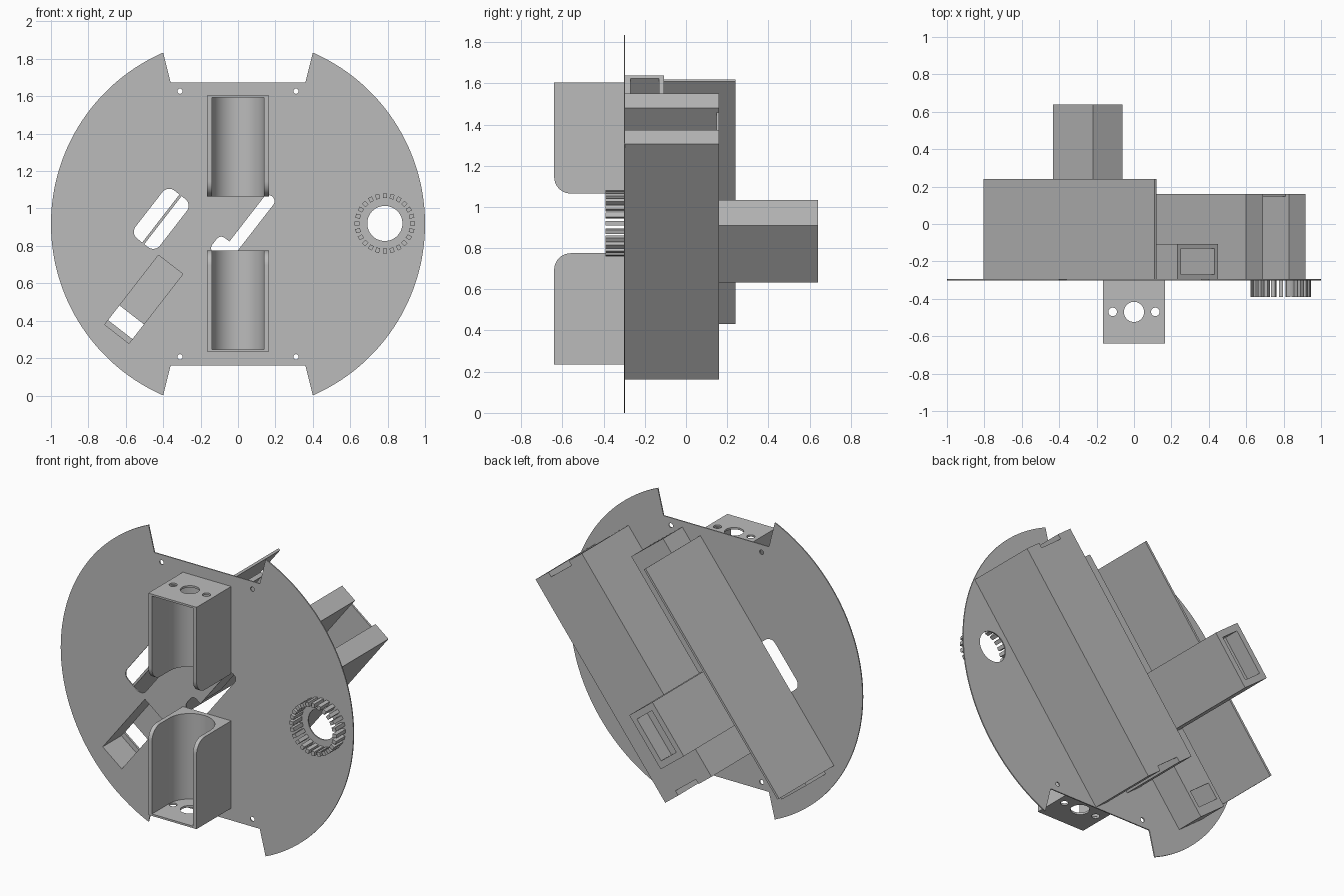
import bpy
import bmesh
from math import cos, sin, pi, radians
from mathutils import Matrix, Vector

old = bpy.data.objects.get("Cube")
if old:
    bpy.data.objects.remove(old, do_unlink=True)

grey = bpy.data.materials.new("plain_grey")
grey.use_nodes = True
colour = (0.5, 0.5, 0.5, 1)
grey.diffuse_color = colour
grey.node_tree.nodes["Principled BSDF"].inputs["Base Color"].default_value = colour

MID = 0.917           # height of the disc centre
BACK = -0.295         # rear surface of the disc
FRONT = -0.302
TILT = radians(52.2)  # slope of the housings behind the disc
ALONG = Vector((cos(TILT), sin(TILT)))
ACROSS = Vector((sin(TILT), -cos(TILT)))
ORIGIN = Vector((0.6, 1.55))


def prism(name, points, low, high, axis="y"):
    """Extrude a 2D outline along one axis."""
    place = {"x": lambda a, b, h: (h, a, b),
             "y": lambda a, b, h: (a, h, b),
             "z": lambda a, b, h: (a, b, h)}[axis]
    bm = bmesh.new()
    face = bm.faces.new([bm.verts.new(place(a, b, low)) for a, b in points])
    grown = bmesh.ops.extrude_face_region(bm, geom=[face])
    verts = [v for v in grown["geom"] if isinstance(v, bmesh.types.BMVert)]
    bmesh.ops.translate(bm, verts=verts, vec=place(0, 0, high - low))
    bmesh.ops.recalc_face_normals(bm, faces=bm.faces)
    mesh = bpy.data.meshes.new(name)
    bm.to_mesh(mesh)
    bm.free()
    mesh.materials.append(grey)
    ob = bpy.data.objects.new(name, mesh)
    bpy.context.scene.collection.objects.link(ob)
    return ob


def cut(ob, cutters):
    """Subtract the cutters and discard them."""
    for c in cutters:
        c.hide_render = True
        m = ob.modifiers.new("cut", "BOOLEAN")
        m.operation, m.solver, m.object = "DIFFERENCE", "EXACT", c
    dg = bpy.context.evaluated_depsgraph_get()
    mesh = bpy.data.meshes.new_from_object(ob.evaluated_get(dg))
    ob.modifiers.clear()
    ob.data = mesh
    for c in cutters:
        bpy.data.objects.remove(c, do_unlink=True)
    return ob


def arc(cx, cy, r, start, end, steps):
    return [(cx + r * cos(radians(start + (end - start) * i / steps)),
             cy + r * sin(radians(start + (end - start) * i / steps)))
            for i in range(steps + 1)]


def circle(cx, cy, r, steps=32):
    return arc(cx, cy, r, 0, 360, steps)[:-1]


def rounded(x0, x1, y0, y1, r):
    return (arc(x1 - r, y1 - r, r, 0, 90, 6) + arc(x0 + r, y1 - r, r, 90, 180, 6)
            + arc(x0 + r, y0 + r, r, 180, 270, 6) + arc(x1 - r, y0 + r, r, 270, 360, 6))


def tilted(points):
    return [tuple(ORIGIN + ACROSS * q + ALONG * p) for q, p in points]


def block(name, q0, q1, p0, p1, y0=BACK, y1=0.16):
    """Box aligned with the sloping housings."""
    return prism(name, tilted([(q0, p0), (q1, p0), (q1, p1), (q0, p1)]), y0, y1)


# Round mounting disc with a notch at top and bottom
right = arc(0, MID, 1, -66.42, 66.42, 64)
left = arc(0, MID, 1, 113.58, 246.42, 64)
notch = 0.757
outline = (right + [(0.36, MID + notch), (-0.36, MID + notch)]
           + left + [(-0.36, MID - notch), (0.36, MID - notch)])
disc = prism("mounting_disc", outline, FRONT, BACK)
holes = [circle(sx * 0.31, MID + sz * 0.71, 0.014, 16) for sx in (-1, 1) for sz in (-1, 1)]
holes.append(circle(0.785, 0.92, 0.094, 48))
holes.append(tilted(rounded(-0.51, -0.345, -1.26, -0.935, 0.045)))
holes.append(tilted(rounded(-0.065, 0.0, -1.07, -0.64, 0.03)))
holes.append(tilted(rounded(-0.127, -0.04, -1.07, -0.97, 0.03)))
holes.append(tilted([(-0.32, -1.73), (-0.155, -1.73), (-0.155, -1.26), (-0.32, -1.26)]))
cut(disc, [prism("hole_cutter", h, -0.4, -0.2) for h in holes])

# Ring of teeth around the round opening
for i in range(24):
    a = 2 * pi * i / 24
    half = 0.011
    square = [(0.135, -half), (0.161, -half), (0.161, half), (0.135, half)]
    spin = Matrix.Rotation(a, 2)
    pts = [tuple(spin @ Vector(p) + Vector((0.785, 0.92))) for p in square]
    prism("ring_tooth", pts, -0.39, FRONT + 0.001)


# Two motor cradles, each a rounded block with a U channel and a drilled cap
def cradle(name, flip):
    def z(v):
        return 2 * 0.92 - v if flip else v
    side = [(FRONT, 1.605), (-0.64, 1.605)] + arc(-0.56, 1.145, 0.08, 180, 270, 10) + [(FRONT, 1.065)]
    body = prism(name, [(y, z(v)) for y, v in side], -0.165, 0.165, "x")
    channel = [(-0.14, -0.7), (0.14, -0.7)] + arc(0, -0.47, 0.14, 0, 180, 32)
    ends = sorted((z(1.0), z(1.593)))
    caps = sorted((z(1.55), z(1.65)))
    cutters = [prism("channel_cutter", channel, *ends, "z")]
    for x, r in ((0, 0.054), (-0.114, 0.023), (0.114, 0.023)):
        cutters.append(prism("cap_cutter", circle(x, -0.47, r), *caps, "z"))
    return cut(body, cutters)


cradles = [cradle("upper_motor_cradle", False), cradle("lower_motor_cradle", True)]

# Wide rear housing: two thick rails joined by a recessed cover
LONG = -1.446
block("housing_left_rail", 0, 0.112, LONG, 0)
block("housing_right_rail", 0.288, 0.4, LONG, 0)
block("housing_cover", 0.111, 0.289, LONG + 0.03, -0.03, 0.148, 0.16)

# Thin upright wall
block("divider_wall", -0.43, -0.416, -1.737, -0.247, BACK, 0.24)

# Upper duct, open at its top end
duct = block("upper_duct", -0.345, -0.07, -0.96, -0.156, BACK, -0.107)
cut(duct, [block("duct_cutter", -0.32, -0.095, -0.93, 0, -0.27, -0.13)])

# Lower duct, open to the front with a small window at the back
chute = block("lower_duct", -0.345, -0.13, -1.755, -0.95, BACK, -0.107)
cut(chute, [block("pocket_cutter", -0.32, -0.155, -1.73, -1.26, -0.4, -0.12),
            block("window_cutter", -0.32, -0.155, -1.7, -1.6, -0.2, 0)])

# Rear post with a pocket in its end
post = block("rear_post", -0.33, -0.13, -1.26, -0.91, BACK, 0.64)
cut(post, [block("post_cutter", -0.295, -0.165, -1.22, -0.95, 0.54, 0.7)])

# Smooth the curved cradles and disc rim
bpy.ops.object.select_all(action="DESELECT")
for ob in cradles + [disc]:
    ob.select_set(True)
bpy.context.view_layer.objects.active = disc
bpy.ops.object.shade_smooth_by_angle(angle=radians(30))
